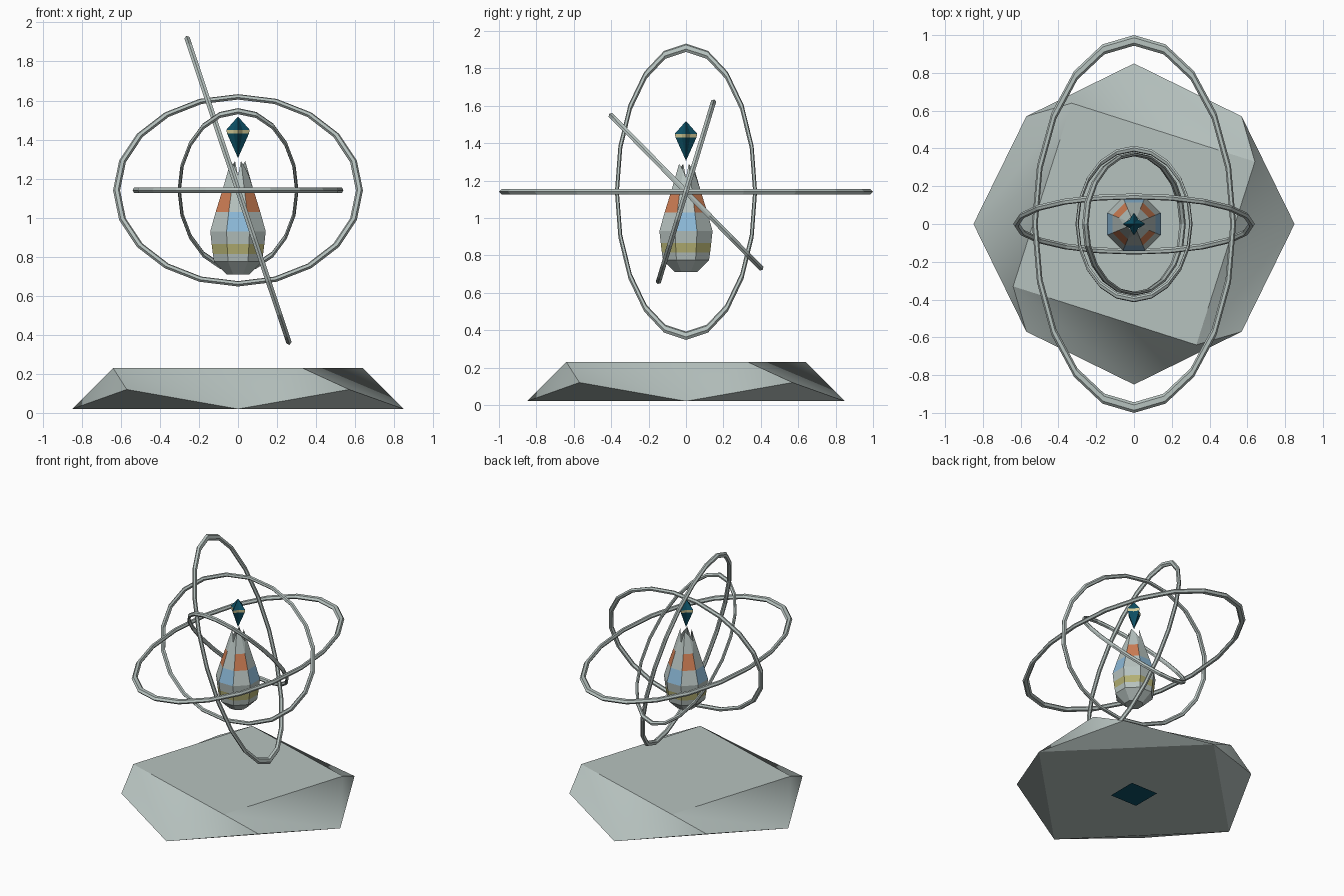
import bpy, bmesh
from math import pi, sin, cos, radians
from mathutils import Matrix, Vector

cube = bpy.data.objects.get("Cube")
if cube:
    bpy.data.objects.remove(cube, do_unlink=True)


def material(name, rgb):
    m = bpy.data.materials.new(name)
    m.use_nodes = True
    m.diffuse_color = (*rgb, 1)
    bsdf = next(n for n in m.node_tree.nodes if n.type == 'BSDF_PRINCIPLED')
    bsdf.inputs["Base Color"].default_value = (*rgb, 1)
    return m


stone = material("pale_grey", (0.47, 0.54, 0.52))
teal = material("dark_teal", (0.004, 0.08, 0.13))
orange = material("orange", (0.62, 0.21, 0.09))
blue = material("light_blue", (0.26, 0.48, 0.68))
olive = material("olive_yellow", (0.45, 0.43, 0.17))
cream = material("cream", (0.68, 0.62, 0.32))


def finish(name, bm, mats, recalc=True):
    if recalc:
        bmesh.ops.recalc_face_normals(bm, faces=bm.faces[:])
    me = bpy.data.meshes.new(name)
    bm.to_mesh(me)
    bm.free()
    for m in mats:
        me.materials.append(m)
    ob = bpy.data.objects.new(name, me)
    bpy.context.collection.objects.link(ob)
    return ob


# Twisted plinth: low diamond, raised corners and a turned square top
bm = bmesh.new()


def four(x, y, z):
    return [bm.verts.new(Matrix.Rotation(k * pi / 2, 3, 'Z') @ Vector((x, y, z)))
            for k in range(4)]


low, mid, top = four(0.85, 0, 0.02), four(0.57, 0.57, 0.12), four(0.64, 0.33, 0.23)
bm.faces.new(top)
bm.faces.new(low[::-1])
for k in range(4):
    bm.faces.new((top[k - 1], mid[k - 1], low[k]))
    bm.faces.new((top[k - 1], low[k], top[k]))
    bm.faces.new((top[k], low[k], mid[k]))
    bm.faces.new((low[k - 1], low[k], mid[k - 1]))
for f in bm.faces:
    f.smooth = True
# Creases follow the top outline, the corner spokes and the lower rim
for k in range(4):
    for pair in ((top[k - 1], top[k]), (top[k], mid[k]),
                 (mid[k], low[k]), (mid[k - 1], low[k]), (low[k - 1], low[k])):
        bm.edges.get(pair).smooth = False
finish("plinth", bm, [stone])

# Square foot plate under the plinth
bm = bmesh.new()
bmesh.ops.create_grid(bm, x_segments=1, y_segments=1, size=0.112)
bmesh.ops.reverse_faces(bm, faces=bm.faces[:])
finish("foot_plate", bm, [teal], recalc=False)


# Oval rings: flattened tubes sharing one centre
def ring(name, half_x, half_y, axis, tilt, steps=20, sides=6):
    bm = bmesh.new()
    loops = []
    for i in range(steps):
        a = 2 * pi * i / steps
        loop = []
        for j in range(sides):
            b = 2 * pi * j / sides
            r = 0.972 + 0.028 * cos(b)
            loop.append(bm.verts.new((half_x * r * cos(a), half_y * r * sin(a),
                                      0.016 * sin(b))))
        loops.append(loop)
    for i in range(steps):
        for j in range(sides):
            bm.faces.new((loops[i - 1][j - 1], loops[i][j - 1],
                          loops[i][j], loops[i - 1][j]))
    bm.transform(Matrix.Translation((0, 0, 1.14))
                 @ Matrix.Rotation(radians(tilt), 4, axis))
    finish(name, bm, [stone])


ring("level_ring", 0.54, 1.0, 'X', 0)
ring("wide_ring", 0.64, 0.515, 'X', 73)
ring("tall_ring", 0.835, 0.38, 'Y', 71.5)
ring("inner_ring", 0.31, 0.585, 'X', -45.5)

# Eight-sided lantern with coloured panels and a jagged open top
bm = bmesh.new()
profile = [(0.06, 0.71), (0.123, 0.775), (0.129, 0.815), (0.135, 0.865),
           (0.142, 0.93), (0.114, 1.03), (0.08, 1.14)]


def octagon(apothem, heights):
    r = apothem / cos(pi / 8)
    return [bm.verts.new((r * cos(pi / 8 + k * pi / 4), r * sin(pi / 8 + k * pi / 4),
                          heights[k % 2])) for k in range(8)]


rows = [octagon(a, (z, z)) for a, z in profile]
tips = octagon(0.037, (1.29, 1.255))
bm.faces.new(rows[0][::-1])
for i in range(len(rows) - 1):
    for k in range(8):
        n = (k + 1) % 8
        f = bm.faces.new((rows[i][k], rows[i][n], rows[i + 1][n], rows[i + 1][k]))
        if i == 2:
            f.material_index = 3
        elif i == 4 and k % 2:
            f.material_index = 2
        elif i == 5 and k % 2 == 0:
            f.material_index = 1
for k in range(8):
    n = (k + 1) % 8
    if k % 2:
        # Notched panel
        a = pi / 4 * (k + 1)
        dip = bm.verts.new((0.057 * cos(a), 0.057 * sin(a), 1.215))
        bm.faces.new((rows[-1][k], dip, tips[k]))
        bm.faces.new((rows[-1][k], rows[-1][n], dip))
        bm.faces.new((rows[-1][n], tips[n], dip))
    else:
        bm.faces.new((rows[-1][k], rows[-1][n], tips[n], tips[k]))
finish("lantern", bm, [stone, orange, blue, olive])

# Four-pointed crystal with a pale belt
bm = bmesh.new()
bottom = bm.verts.new((0, 0, 1.305))
peak = bm.verts.new((0, 0, 1.518))
belt = []
for r, z in ((0.056, 1.43), (0.06, 1.45)):
    belt.append([bm.verts.new((r * s * cos(k * pi / 4), r * s * sin(k * pi / 4), z))
                 for k in range(8) for s in [0.55 if k % 2 else 1]])
for k in range(8):
    bm.faces.new((bottom, belt[0][k], belt[0][k - 1]))
    bm.faces.new((belt[0][k - 1], belt[0][k], belt[1][k], belt[1][k - 1])).material_index = 1
    bm.faces.new((belt[1][k - 1], belt[1][k], peak))
finish("crystal", bm, [teal, cream])
